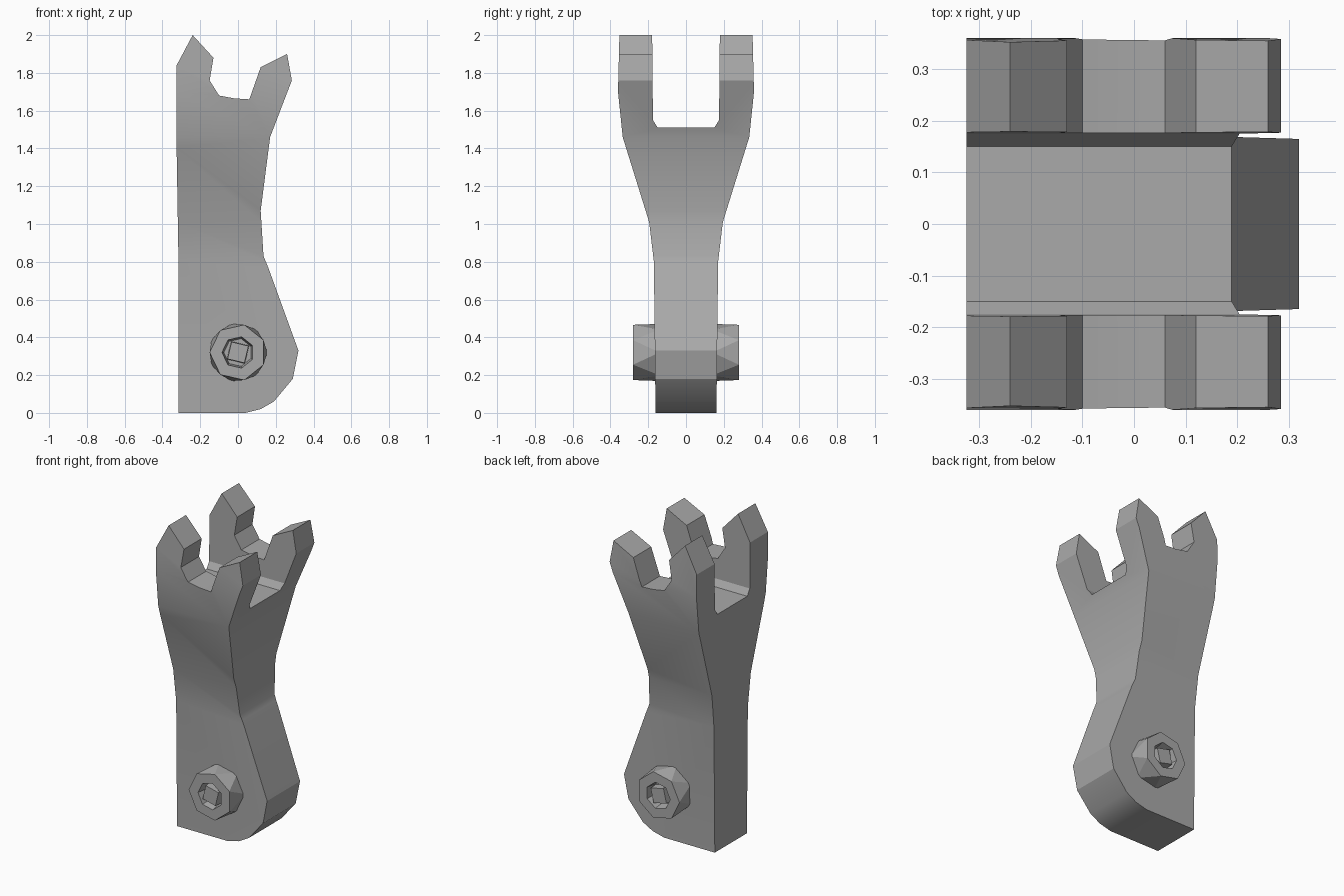
import bpy, bmesh, math
from mathutils import Vector

if "Cube" in bpy.data.objects:
    bpy.data.objects.remove(bpy.data.objects["Cube"], do_unlink=True)

steel = bpy.data.materials.new("plain grey")
steel.use_nodes = True
grey = (0.4, 0.4, 0.4, 1)
steel.diffuse_color = grey
steel.node_tree.nodes["Principled BSDF"].inputs["Base Color"].default_value = grey


def make_object(name, bm):
    bmesh.ops.recalc_face_normals(bm, faces=bm.faces[:])
    mesh = bpy.data.meshes.new(name)
    bm.to_mesh(mesh)
    bm.free()
    mesh.materials.append(steel)
    obj = bpy.data.objects.new(name, mesh)
    bpy.context.collection.objects.link(obj)
    return obj


def extrude_profile(name, points, axis):
    """Extrude a closed outline one unit to both sides along the given axis."""
    bm = bmesh.new()
    verts = [bm.verts.new(Vector(p) - axis) for p in points]
    face = bm.faces.new(verts)
    grown = bmesh.ops.extrude_face_region(bm, geom=[face])
    moved = [v for v in grown["geom"] if isinstance(v, bmesh.types.BMVert)]
    bmesh.ops.translate(bm, verts=moved, vec=axis * 2)
    return make_object(name, bm)


def select_only(obj):
    bpy.ops.object.select_all(action='DESELECT')
    obj.select_set(True)
    bpy.context.view_layer.objects.active = obj


# Forked arm: front outline crossed with the side outline
front = [(-.315, 0), (.04, 0), (.12, .02), (.19, .06), (.29, .18), (.32, .33),
         (.16, .77), (.135, .83), (.12, 1.07), (.17, 1.46), (.285, 1.76),
         (.26, 1.9), (.12, 1.83), (.06, 1.66), (-.02, 1.665), (-.1, 1.68),
         (-.15, 1.76), (-.13, 1.88), (-.24, 2), (-.325, 1.84), (-.325, 1.4),
         (-.315, .8)]
half = [(.16, -.1), (.17, .8), (.195, 1.01), (.335, 1.46), (.36, 1.7),
        (.35, 2.1), (.18, 2.1), (.175, 1.55), (.15, 1.51)]
side = half + [(-y, z) for y, z in reversed(half)]

arm = extrude_profile("forked_arm", [(x, 0, z) for x, z in front], Vector((0, 1, 0)))
cutter = extrude_profile("side_cutter", [(0, y, z) for y, z in side], Vector((1, 0, 0)))
cutter.hide_render = True
cross = arm.modifiers.new("cross", 'BOOLEAN')
cross.operation = 'INTERSECT'
cross.solver = 'EXACT'
cross.object = cutter
select_only(arm)
bpy.ops.object.modifier_apply(modifier=cross.name)
bpy.data.objects.remove(cutter, do_unlink=True)
bpy.ops.object.shade_smooth_by_angle(angle=math.radians(25))


def ring(bm, sides, radius, y, turn=0.0, centre=(0, .32)):
    angles = [(i + turn) * math.tau / sides for i in range(sides)]
    return [bm.verts.new((centre[0] + radius * math.cos(a), y,
                          centre[1] + radius * math.sin(a))) for a in angles]


# Faceted bolt heads with a socket and a square pin inside
for label, s in (("front", -1), ("back", 1)):
    bm = bmesh.new()
    n = 7
    rings = [ring(bm, n, .155, s * .14), ring(bm, n, .15, s * .28, .5),
             ring(bm, n, .085, s * .28, .5), ring(bm, n, .075, s * .22, .5)]
    for i in range(n):
        j = (i + 1) % n
        a, b = rings[0], rings[1]
        bm.faces.new((a[i], a[j], b[i]))
        bm.faces.new((a[j], b[j], b[i]))
        for a, b in zip(rings[1:], rings[2:]):
            bm.faces.new((a[i], a[j], b[j], b[i]))
    bm.faces.new(rings[0])
    bm.faces.new(rings[3])
    make_object(label + "_bolt_head", bm)

    bm = bmesh.new()
    base = ring(bm, 4, .07, s * .2, .35)
    tip = ring(bm, 4, .065, s * .275, .35)
    for i in range(4):
        j = (i + 1) % 4
        bm.faces.new((base[i], base[j], tip[j], tip[i]))
    bm.faces.new(base)
    bm.faces.new(tip)
    make_object(label + "_bolt_pin", bm)
